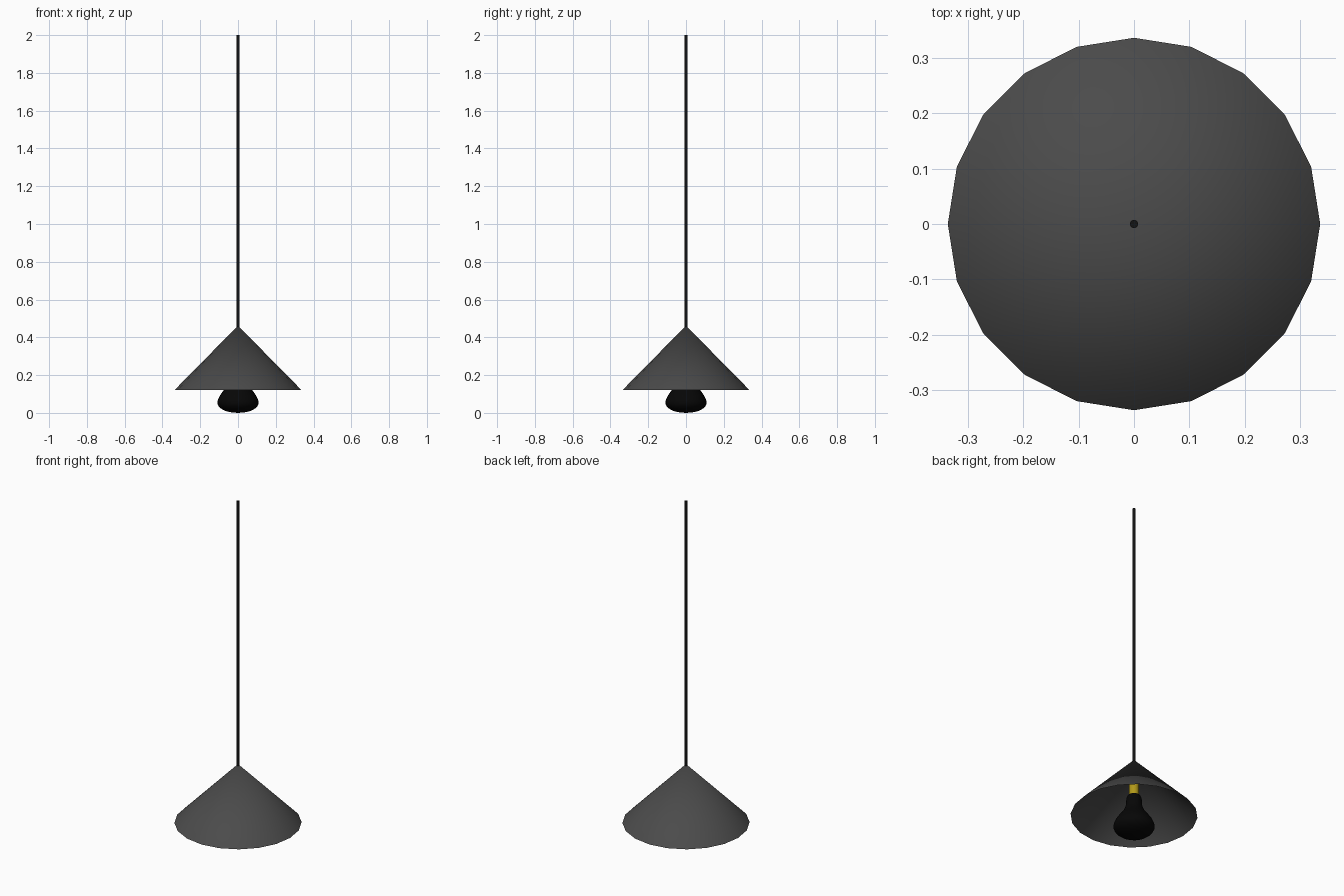
import bpy, bmesh, math

if "Cube" in bpy.data.objects:
    bpy.data.objects.remove(bpy.data.objects["Cube"])

def material(name, rgb):
    m = bpy.data.materials.new(name)
    m.diffuse_color = (*rgb, 1)
    m.use_nodes = True
    m.node_tree.nodes["Principled BSDF"].inputs["Base Color"].default_value = m.diffuse_color
    return m

def lathe(name, profile, sides, mat, angle=40):
    """Revolve (radius, z) points around z; radius 0 makes a pole."""
    bm = bmesh.new()
    rings = []
    for r, z in profile:
        if r == 0:
            rings.append([bm.verts.new((0, 0, z))] * sides)
        else:
            rings.append([bm.verts.new((r * math.cos(2 * math.pi * i / sides),
                                        r * math.sin(2 * math.pi * i / sides), z))
                          for i in range(sides)])
    for a, b in zip(rings, rings[1:]):
        for i in range(sides):
            j = (i + 1) % sides
            bm.faces.new(list(dict.fromkeys((a[i], a[j], b[j], b[i]))))
    bmesh.ops.recalc_face_normals(bm, faces=bm.faces)
    mesh = bpy.data.meshes.new(name)
    bm.to_mesh(mesh)
    bm.free()
    ob = bpy.data.objects.new(name, mesh)
    bpy.context.collection.objects.link(ob)
    mesh.materials.append(mat)
    bpy.ops.object.select_all(action='DESELECT')
    ob.select_set(True)
    bpy.context.view_layer.objects.active = ob
    bpy.ops.object.shade_smooth_by_angle(angle=math.radians(angle))
    return ob

charcoal = material("charcoal", (0.07, 0.07, 0.07))
black = material("black", (0.006, 0.006, 0.006))
glass = material("dark_glass", (0.002, 0.002, 0.002))
brass = material("brass", (0.45, 0.32, 0.01))

# Open conical shade
lathe("shade", [(0.337, 0.12), (0, 0.462)], 20, charcoal)

# Hanging cord
lathe("cord", [(0, 0.33), (0.0075, 0.33), (0.0075, 2.0), (0, 2.0)], 12, black)

# Brass socket
lathe("socket", [(0, 0.24), (0.026, 0.24), (0.026, 0.32), (0.016, 0.335), (0, 0.335)], 20, brass)

# Pear-shaped bulb
lathe("bulb", [(0, 0), (0.03, 0.002), (0.06, 0.008), (0.085, 0.019), (0.102, 0.033),
               (0.11, 0.05), (0.107, 0.068), (0.096, 0.092), (0.076, 0.12),
               (0.058, 0.145), (0.047, 0.168), (0.042, 0.19), (0.041, 0.225),
               (0.034, 0.24), (0, 0.243)], 24, glass)
